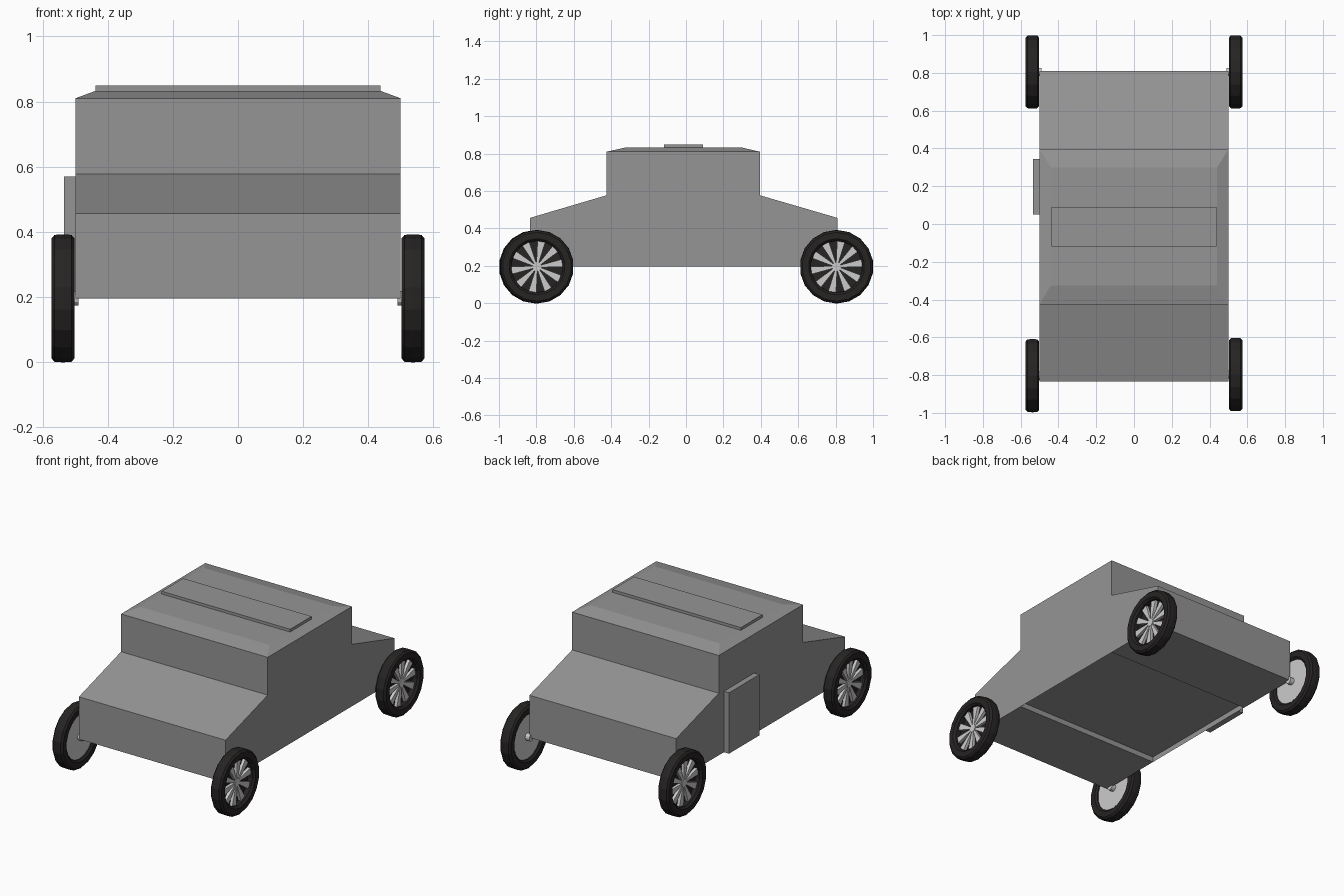
import bpy, bmesh, math
from mathutils import Matrix

if "Cube" in bpy.data.objects:
    bpy.data.objects.remove(bpy.data.objects["Cube"])


def material(name, rgb):
    m = bpy.data.materials.new(name)
    m.diffuse_color = (*rgb, 1)
    m.use_nodes = True
    m.node_tree.nodes["Principled BSDF"].inputs["Base Color"].default_value = m.diffuse_color
    return m


PAINT = material("body_grey", (0.3, 0.3, 0.3))
RUBBER = material("rubber", (0.02, 0.017, 0.017))
METAL = material("light_metal", (0.75, 0.75, 0.75))


def finish(name, bm, mat):
    bmesh.ops.recalc_face_normals(bm, faces=bm.faces)
    me = bpy.data.meshes.new(name)
    bm.to_mesh(me)
    bm.free()
    me.materials.append(mat)
    ob = bpy.data.objects.new(name, me)
    bpy.context.collection.objects.link(ob)
    return ob


def box(name, lo, hi, mat):
    bm = bmesh.new()
    bmesh.ops.create_cube(bm, size=1)
    for v in bm.verts:
        v.co = [a + (c + 0.5) * (b - a) for a, b, c in zip(lo, hi, v.co)]
    return finish(name, bm, mat)


# Body shell: side profile swept across x, with a tapered roof and recessed floor
F0, F1, B1, B0 = -0.835, -0.425, 0.395, 0.81
BOT, FLOOR, EAVE, ROOF = 0.195, 0.228, 0.81, 0.832
outline = [(F0, BOT), (F0, 0.456), (F1, 0.577), (F1, EAVE),
           (B1, EAVE), (B1, 0.577), (B0, 0.456), (B0, BOT),
           (B1, BOT), (B1, FLOOR), (F1, FLOOR), (F1, BOT)]
bm = bmesh.new()
left, right = [[bm.verts.new((x, y, z)) for y, z in outline] for x in (-0.5, 0.5)]
for i in range(len(outline)):
    j = (i + 1) % len(outline)
    if i != 3:                                   # the roof is built below
        bm.faces.new((left[i], left[j], right[j], right[i]))
for side in (left, right):                       # side walls reach past the raised floor
    bm.faces.new(side[0:3] + side[11:12])
    bm.faces.new([side[i] for i in (2, 3, 4, 5, 8, 9, 10, 11)])
    bm.faces.new(side[5:9])
    bm.faces.new(side[8:12])
eave = [left[3], right[3], right[4], left[4]]
top = [bm.verts.new((x, y, ROOF)) for x, y in
       ((-0.44, -0.325), (0.44, -0.325), (0.44, 0.30), (-0.44, 0.30))]
for i in range(4):
    j = (i + 1) % 4
    bm.faces.new((eave[i], eave[j], top[j], top[i]))
bm.faces.new(top)
finish("body_shell", bm, PAINT)

# Roof panel and side door
box("roof_panel", (-0.438, -0.118, 0.825), (0.438, 0.091, 0.849), PAINT)
box("side_door", (-0.535, 0.05, 0.195), (-0.499, 0.345, 0.57), PAINT)


def lathe(name, profile, mat, place, sides=18):
    """Spin (radius, x) points about the x axis."""
    bm = bmesh.new()
    verts = [bm.verts.new((x, 0, r)) for r, x in profile]
    edges = [bm.edges.new(p) for p in zip(verts, verts[1:])]
    bmesh.ops.spin(bm, geom=verts + edges, axis=(1, 0, 0), cent=(0, 0, 0),
                   angle=2 * math.pi, steps=sides)
    bmesh.ops.remove_doubles(bm, verts=bm.verts, dist=1e-4)
    finish(name, bm, mat).matrix_world = place


def spokes(name, place, count=10):
    bm = bmesh.new()
    for k in range(count):
        ends = [[bm.verts.new((x, r, w)) for r, w in
                 ((0.02, -0.006), (0.137, -0.021), (0.137, 0.021), (0.02, 0.006))]
                for x in (0.03, 0.048)]
        bm.faces.new(ends[0])
        bm.faces.new(ends[1])
        for i in range(4):
            j = (i + 1) % 4
            bm.faces.new((ends[0][i], ends[0][j], ends[1][j], ends[1][i]))
        bmesh.ops.rotate(bm, verts=ends[0] + ends[1], cent=(0, 0, 0),
                         matrix=Matrix.Rotation(math.radians(360 / count), 3, 'X'))
        bmesh.ops.rotate(bm, verts=bm.verts, cent=(0, 0, 0),
                         matrix=Matrix.Rotation(math.radians(360 / count), 3, 'X'))
        # keep earlier spokes one step ahead of the newest one
        bmesh.ops.rotate(bm, verts=ends[0] + ends[1], cent=(0, 0, 0),
                         matrix=Matrix.Rotation(math.radians(-360 / count), 3, 'X'))
    bmesh.ops.rotate(bm, verts=bm.verts, cent=(0, 0, 0),
                     matrix=Matrix.Rotation(math.radians(8), 3, 'X'))
    finish(name, bm, METAL).matrix_world = place


# Wheels: tyre with dark dish, spokes, hub, inner disc and axle stub
tyre = [(0, 0.03), (0.138, 0.03), (0.138, 0.06), (0.15, 0.072), (0.184, 0.072),
        (0.195, 0.062), (0.197, 0.036), (0.195, 0.01), (0.184, 0), (0.15, 0),
        (0.138, 0.01), (0.138, 0.025), (0, 0.025)]
for label, sx, y in (("front_right", 1, -0.797), ("back_right", 1, 0.805),
                     ("front_left", -1, -0.803), ("back_left", -1, 0.805)):
    place = Matrix.Translation((sx * 0.502, y, 0.195))
    if sx < 0:
        place = place @ Matrix.Rotation(math.pi, 4, 'Z')
    lathe(label + "_tyre", tyre, RUBBER, place)
    spokes(label + "_spokes", place)
    lathe(label + "_hub", [(0, 0.03), (0.025, 0.03), (0.025, 0.052), (0, 0.052)],
          METAL, place, 12)
    lathe(label + "_inner_disc", [(0, 0.016), (0.139, 0.016), (0.139, 0.024), (0, 0.024)],
          METAL, place)
    lathe(label + "_axle_stub", [(0, -0.012), (0.022, -0.012), (0.022, 0.018), (0, 0.018)],
          METAL, place, 12)
